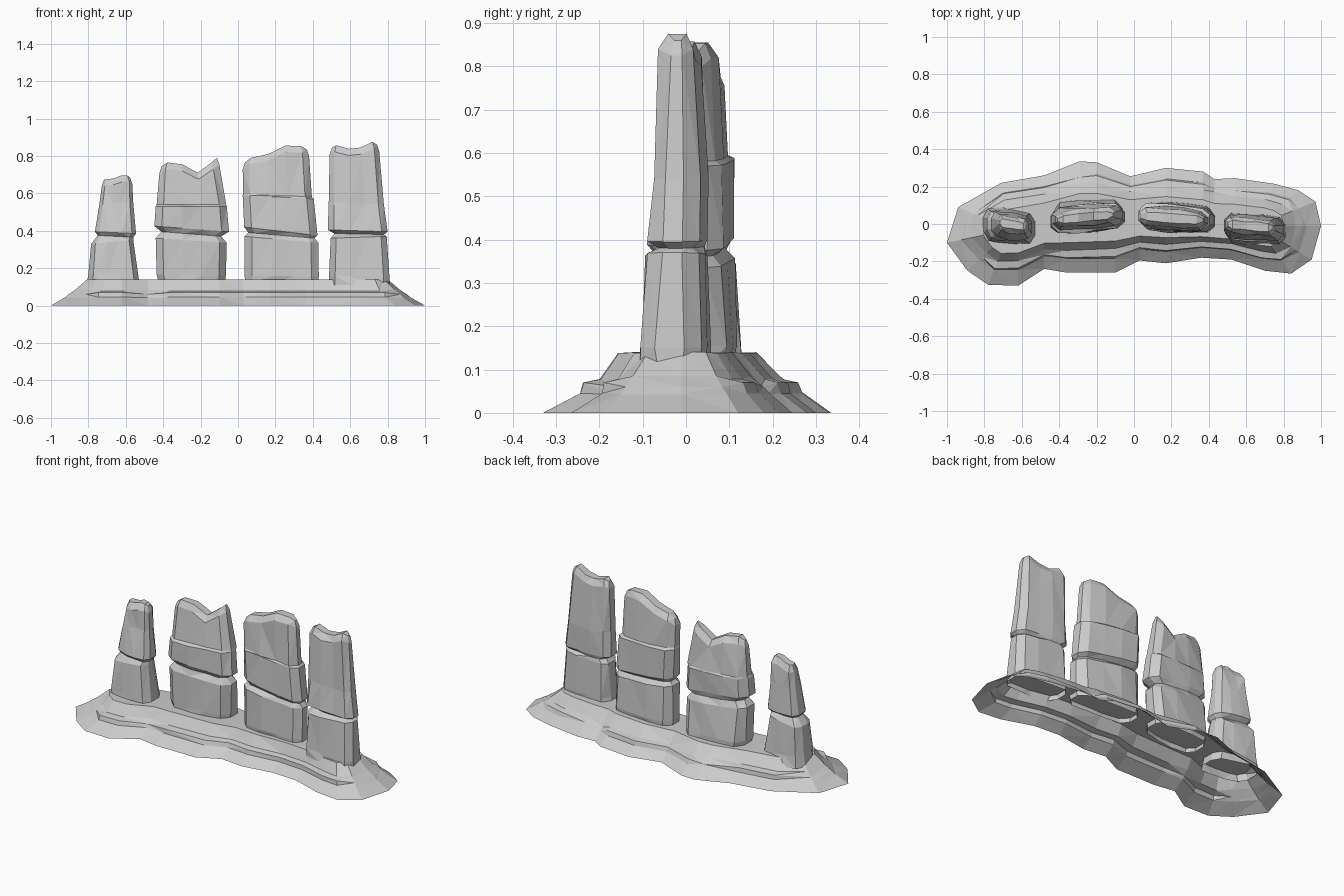
import bpy, bmesh, random
random.seed(4)

def build(name, rings, cap):
    """Loft closed rings (open at the bottom) and close the top with cap(verts)."""
    bm = bmesh.new()
    loops = [[bm.verts.new(p) for p in r] for r in rings]
    n = len(loops[0])
    for a, b in zip(loops, loops[1:]):
        for i in range(n):
            j = (i + 1) % n
            bm.faces.new((a[i], a[j], b[j], b[i]))
    cap(bm, loops[-1])
    bmesh.ops.recalc_face_normals(bm, faces=bm.faces)
    bmesh.ops.triangulate(bm, faces=bm.faces)
    me = bpy.data.meshes.new(name)
    bm.to_mesh(me)
    bm.free()
    ob = bpy.data.objects.new(name, me)
    bpy.context.collection.objects.link(ob)
    return ob

def interp(pts, x):
    for (xa, ya), (xb, yb) in zip(pts, pts[1:]):
        if x <= xb:
            return ya + (yb - ya) * (x - xa) / (xb - xa)
    return pts[-1][1]

# Sloping base: footprint shrunk toward a curved spine, with broken ledges
outline = [(-1, -.10), (-.89, -.25), (-.78, -.325), (-.62, -.33), (-.48, -.24), (-.36, -.26),
           (-.1, -.26), (.03, -.195), (.17, -.21), (.36, -.18), (.52, -.19), (.70, -.25),
           (.84, -.265), (.95, -.19), (1, -.01), (.97, .12), (.88, .18), (.75, .215),
           (.54, .245), (.43, .24), (.37, .28), (.17, .30), (-.02, .255), (-.2, .33),
           (-.29, .335), (-.48, .26), (-.71, .22), (-.94, .09)]
spine = [(-.66, -.03), (-.25, .04), (.22, .03), (.65, -.01)]
front_ledges = [(-.8, -.5), (-.37, -.05), (.0, .55), (.65, .85)]
back_ledges = [(-.72, -.45), (-.21, .38), (.7, .9)]

def base_ring(level):
    ring = []
    for x, y in outline:
        cx = max(-.66, min(.65, x))
        cy = interp(spine, cx)
        front = y < cy
        ledge = any(a <= x <= b for a, b in (front_ledges if front else back_ledges))
        plain = [(1, 0), (.79, .043), (.72, .06), (.62, .085), (.43, .14)]
        stepped = [(1, 0), (.78, .045), (.755, .07), (.62, .078), (.43, .138)]
        f, z = (stepped if ledge else plain)[level]
        if front and 0 < level < 4 and abs(x) < .9:
            f -= .05
        if 0 < level < 4:
            f += random.uniform(-.015, .015)
        ring.append((cx + (x - cx) * f, cy + (y - cy) * f, z))
    return ring

build("rock_base", [base_ring(i) for i in range(5)], lambda bm, top: bm.faces.new(top))

# Weathered pillars: chamfered 12-sided rings with a notch and a ridged crown
U = [-1, -.8, -.25, .3, .8, 1]
V = [.4, .9, 1, .95, .85, .35]

def pillar_ring(x0, x1, y0, y1, z, skew, jit=.006):
    """z holds six heights, one for each column from left to right."""
    cx, hx, cy, hy = (x0 + x1) / 2, (x1 - x0) / 2, (y0 + y1) / 2, (y1 - y0) / 2
    pts = []
    for side, order in ((-1, range(6)), (1, range(5, -1, -1))):
        for i in order:
            pts.append((cx + hx * U[i], cy + side * hy * V[i] + skew * U[i]
                        + random.uniform(-jit, jit), z[i]))
    return pts

def ridge_cap(bm, r):
    for i in range(5):
        bm.faces.new((r[i], r[i + 1], r[10 - i], r[11 - i]))

def pillar(name, rings, crown, skew):
    loops = []
    for x0, x1, y0, y1, zl, zr in rings:
        loops.append(pillar_ring(x0, x1, y0, y1, [zl + (zr - zl) * (u + 1) / 2 for u in U], skew))
    x0, x1, y0, y1 = rings[-1][:4]
    # shoulder follows the crown outline, then narrows to the ridge
    loops[-1] = pillar_ring(x0, x1, y0, y1, [z - .035 for z in crown], skew)
    cy, hy = (y0 + y1) / 2, (y1 - y0) / 2
    loops.append(pillar_ring(x0 + .012, x1 - .012, cy - hy * .5, cy + hy * .5, crown, skew, .003))
    build(name, loops, ridge_cap)

# Each ring: x0, x1, y0, y1, height at left, height at right
pillar("pillar_far_left", [
    (-.81, -.52, -.11, .085, .10, .09), (-.80, -.53, -.105, .08, .17, .14),
    (-.785, -.56, -.085, .06, .33, .35), (-.75, -.56, -.065, .04, .375, .365),
    (-.765, -.545, -.085, .06, .395, .385), (-.74, -.56, -.06, .045, .55, .55),
    (-.728, -.565, -.05, .04, .66, .66)],
    [.675, .675, .68, .695, .695, .685], -.012)
pillar("pillar_mid_left", [
    (-.42, -.07, -.04, .13, .11, .11), (-.435, -.065, -.045, .13, .165, .16),
    (-.44, -.06, -.045, .11, .36, .335), (-.41, -.09, -.025, .09, .395, .37),
    (-.447, -.048, -.045, .10, .425, .395), (-.44, -.06, -.045, .105, .53, .53),
    (-.435, -.063, -.025, .10, .54, .54), (-.42, -.10, -.01, .08, .74, .74)],
    [.745, .765, .755, .71, .765, .79], .014)
pillar("pillar_mid_right", [
    (.04, .43, -.045, .11, .11, .11), (.035, .432, -.05, .11, .16, .155),
    (.035, .43, -.045, .105, .37, .335), (.055, .41, -.025, .085, .39, .36),
    (.033, .425, -.045, .105, .42, .375), (.025, .405, -.035, .105, .59, .57),
    (.028, .395, -.03, .09, .6, .58), (.025, .38, -.02, .08, .76, .82)],
    [.765, .79, .81, .855, .853, .835], -.012)
pillar("pillar_far_right", [
    (.485, .81, -.11, .055, .11, .11), (.487, .81, -.11, .055, .16, .15),
    (.495, .795, -.095, .05, .36, .37), (.515, .78, -.065, .035, .385, .38),
    (.48, .80, -.09, .05, .405, .395), (.485, .78, -.07, .045, .55, .54),
    (.49, .755, -.058, .035, .83, .83)],
    [.845, .857, .838, .845, .875, .86], -.01)
